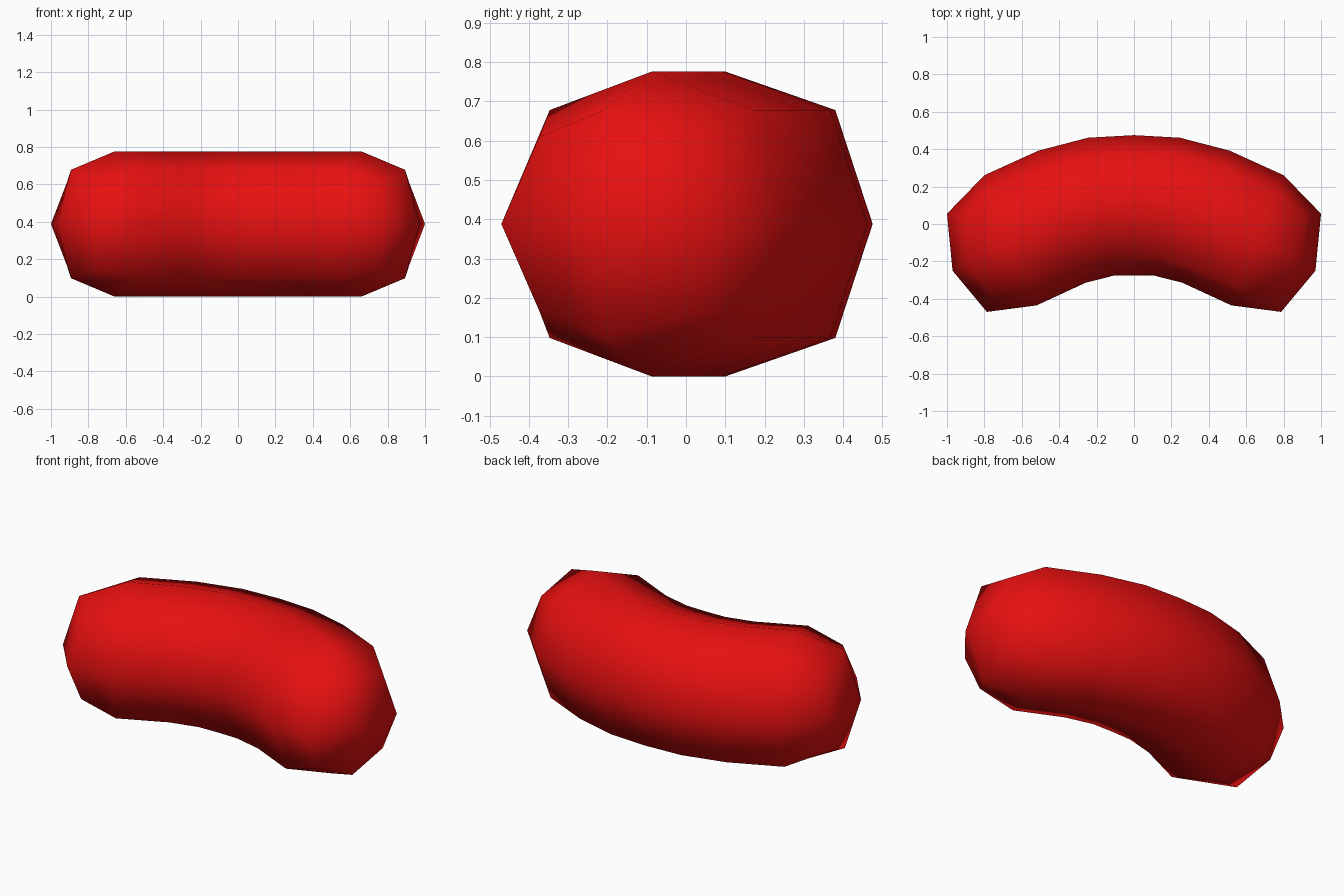
import bpy, bmesh
from mathutils import Vector

if "Cube" in bpy.data.objects:
    bpy.data.objects.remove(bpy.data.objects["Cube"])

ZC = 0.388  # height of the bean's centre line

red = bpy.data.materials.new("bean red")
red.diffuse_color = (0.8, 0.005, 0.005, 1)
red.use_nodes = True
red.node_tree.nodes["Principled BSDF"].inputs["Base Color"].default_value = red.diffuse_color

# Cross-section (across the bend, up): a rounded square of eight points
SECTION = [(0.375, 0), (0.28, 0.29), (0, 0.388), (-0.28, 0.29),
           (-0.375, 0), (-0.28, -0.29), (0, -0.388), (0.28, -0.29)]

# Half of the bend: outer and inner edge of each ring, seen from the top
HALF = [((0.245, 0.46), (0.11, -0.275)),
        ((0.51, 0.39), (0.26, -0.312)),
        ((0.80, 0.262), (0.52, -0.436))]
RINGS = ([((-o[0], o[1]), (-i[0], i[1])) for o, i in reversed(HALF)]
         + [((0, 0.475), (0, -0.275))] + HALF)

bm = bmesh.new()

# Body rings
rings = []
for outer, inner in RINGS:
    o, i = Vector(outer), Vector(inner)
    centre, across = (o + i) / 2, (o - i).normalized()
    ring = []
    for a, h in SECTION:
        p = centre + across * a
        ring.append(bm.verts.new((p.x, p.y, ZC + h)))
    rings.append(ring)


def bridge(a, b):
    for k in range(8):
        bm.faces.new((a[k], a[(k + 1) % 8], b[(k + 1) % 8], b[k]))


for a, b in zip(rings, rings[1:]):
    bridge(a, b)

# Rounded ends: a smaller ring and a two-by-two patch of quads around a pole
CAP = [(1.0, 0.055), (0.915, 0.045), (0.893, -0.208), (0.765, -0.373),
       (0.787, -0.47), (0.765, -0.373), (0.893, -0.208), (0.915, 0.045)]
CAP_H = [0, 0.222, 0.29, 0.222, 0, -0.222, -0.29, -0.222]
for side, last in ((-1, rings[0]), (1, rings[-1])):
    cap = [bm.verts.new((side * x, y, ZC + h)) for (x, y), h in zip(CAP, CAP_H)]
    bridge(last, cap)
    pole = bm.verts.new((side * 0.97, -0.25, ZC))
    for k in range(0, 8, 2):
        bm.faces.new((pole, cap[k], cap[k + 1], cap[(k + 2) % 8]))

bmesh.ops.recalc_face_normals(bm, faces=bm.faces)
for f in bm.faces:
    f.smooth = True

mesh = bpy.data.meshes.new("bean")
bm.to_mesh(mesh)
bm.free()
mesh.materials.append(red)
bean = bpy.data.objects.new("bean", mesh)
bpy.context.collection.objects.link(bean)
